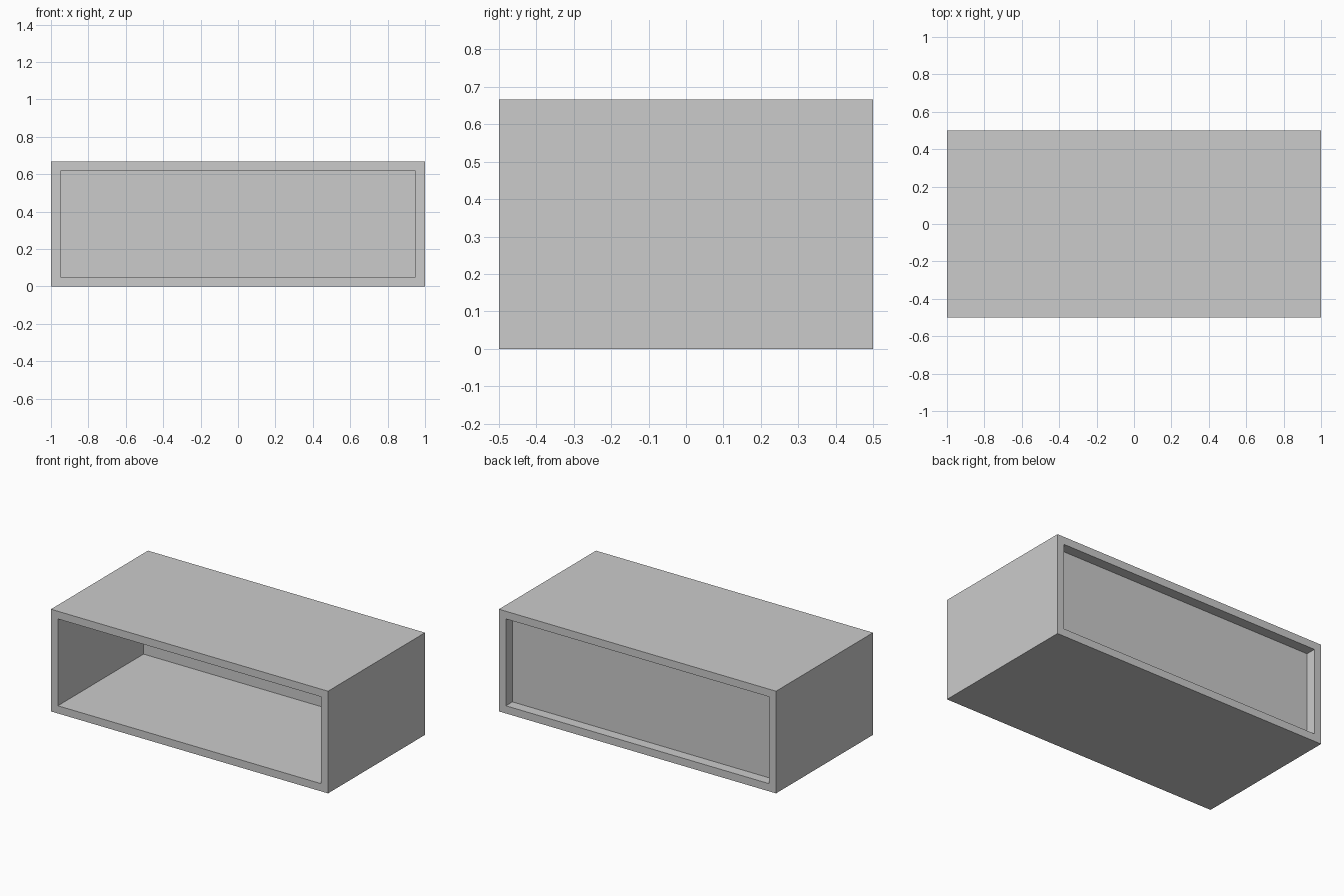
import bpy, bmesh

if "Cube" in bpy.data.objects:
    bpy.data.objects.remove(bpy.data.objects["Cube"])

W, D, H = 2.0, 1.0, 2 / 3      # outer size
T = 0.05                       # board thickness
RECESS = 0.067                 # back panel set in from the rear edge


def add_object(name, bm):
    bmesh.ops.recalc_face_normals(bm, faces=bm.faces)
    mesh = bpy.data.meshes.new(name)
    bm.to_mesh(mesh)
    bm.free()
    obj = bpy.data.objects.new(name, mesh)
    bpy.context.collection.objects.link(obj)
    return obj


def rectangle(bm, inset, y):
    x, z0, z1 = W / 2 - inset, inset, H - inset
    return [bm.verts.new((px, y, pz))
            for px, pz in ((-x, z0), (x, z0), (x, z1), (-x, z1))]


def bridge(bm, a, b):
    for i in range(4):
        j = (i + 1) % 4
        bm.faces.new((a[i], a[j], b[j], b[i]))


# Cabinet frame: top, bottom and sides as one open rectangular tube
bm = bmesh.new()
loops = [rectangle(bm, inset, y) for inset, y in
         ((0, -D / 2), (0, D / 2), (T, D / 2), (T, -D / 2))]
for k in range(4):
    bridge(bm, loops[k], loops[(k + 1) % 4])
add_object("cabinet_frame", bm)

# Back panel: fills the opening, recessed from the rear
bm = bmesh.new()
rear = D / 2 - RECESS
front_loop, rear_loop = rectangle(bm, T, rear - T), rectangle(bm, T, rear)
bridge(bm, front_loop, rear_loop)
bm.faces.new(front_loop)
bm.faces.new(rear_loop)
add_object("back_panel", bm)
